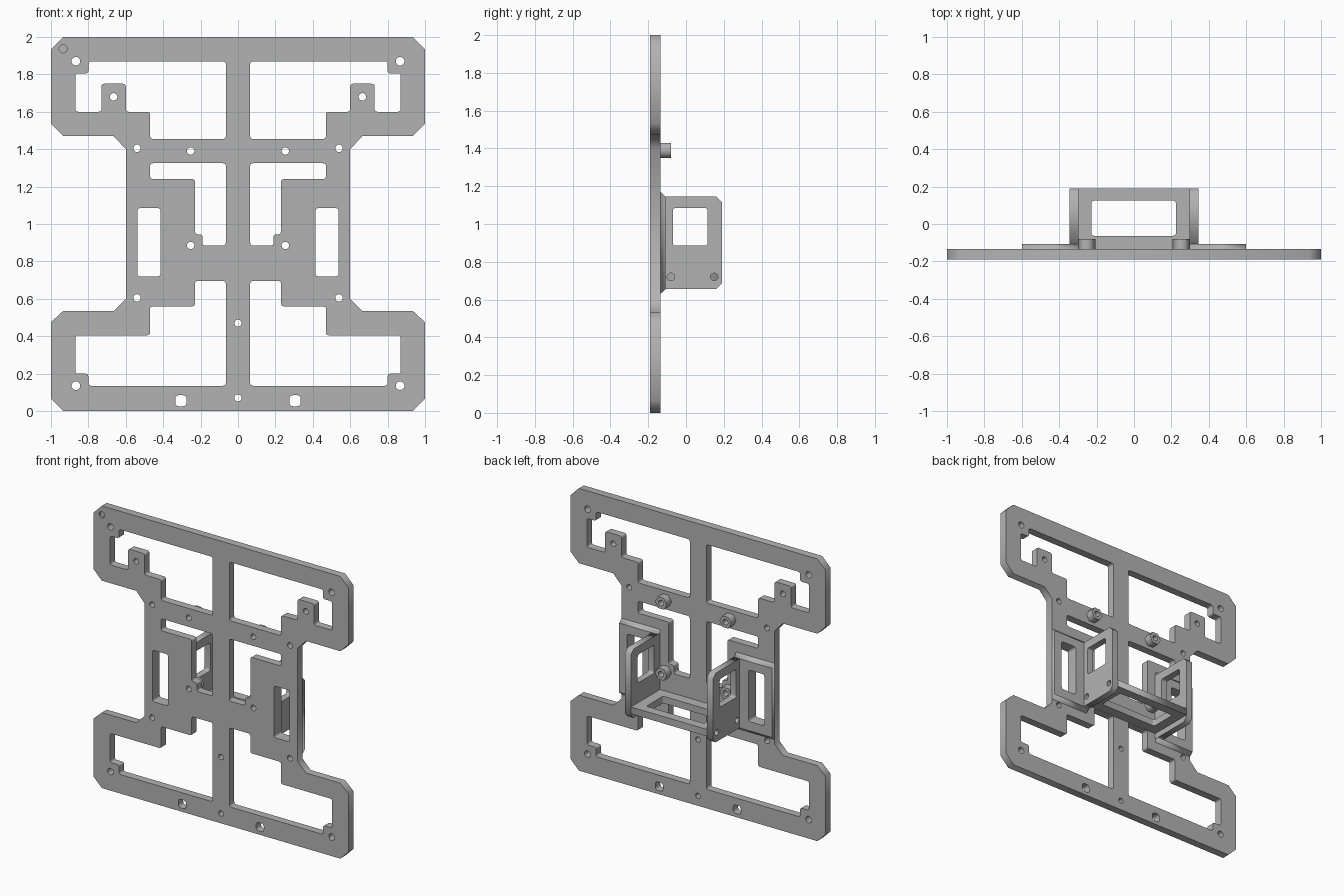
import bpy
import bmesh
from math import cos, sin, tau

if "Cube" in bpy.data.objects:
    bpy.data.objects.remove(bpy.data.objects["Cube"])

grey = bpy.data.materials.new("plain grey")
grey.use_nodes = True
grey.diffuse_color = (0.45, 0.45, 0.45, 1)
grey.node_tree.nodes["Principled BSDF"].inputs["Base Color"].default_value = (0.45, 0.45, 0.45, 1)

FRONT, BACK = -0.19, -0.135   # main plate faces along y


def mirrored(loop):
    return [(-x, y) for x, y in reversed(loop)]


def both(loops):
    return loops + [mirrored(loop) for loop in loops]


def disc(u, v, r, sides=20, turn=0.0):
    return [(u + r * cos(tau * (i + turn) / sides), v + r * sin(tau * (i + turn) / sides))
            for i in range(sides)]


def box(u0, u1, v0, v1):
    return [(u0, v0), (u1, v0), (u1, v1), (u0, v1)]


def rounded(loop, r=0.016, steps=4):
    """Replace each corner with a short curve."""
    out = []
    n = len(loop)
    for i, (x, y) in enumerate(loop):
        ends = []
        for px, py in (loop[i - 1], loop[(i + 1) % n]):
            length = ((px - x) ** 2 + (py - y) ** 2) ** 0.5
            ends.append((x + (px - x) * r / length, y + (py - y) * r / length))
        (ax, ay), (bx, by) = ends
        for k in range(steps + 1):
            t = k / steps
            a, c, b = (1 - t) ** 2, 2 * t * (1 - t), t * t
            out.append((a * ax + c * x + b * bx, a * ay + c * y + b * by))
    return out


def sheet(name, outline, holes, facing, low, high):
    """Flat sheet with openings, extruded from low to high along one axis."""
    curve = bpy.data.curves.new(name, "CURVE")
    curve.dimensions = "2D"
    curve.fill_mode = "BOTH"
    curve.extrude = (high - low) / 2
    for loop in [outline] + holes:
        spline = curve.splines.new("POLY")
        spline.points.add(len(loop) - 1)
        for point, (u, v) in zip(spline.points, loop):
            point.co = (u, v, 0, 1)
        spline.use_cyclic_u = True
    temp = bpy.data.objects.new(name, curve)
    bpy.context.collection.objects.link(temp)
    bpy.context.view_layer.update()
    graph = bpy.context.evaluated_depsgraph_get()
    mesh = bpy.data.meshes.new_from_object(temp.evaluated_get(graph))
    bpy.data.objects.remove(temp)
    bpy.data.curves.remove(curve)

    middle = (low + high) / 2
    for vert in mesh.vertices:
        u, v, w = vert.co
        w += middle
        vert.co = {"x": (w, u, v), "y": (u, w, v), "z": (u, v, w)}[facing]
    bm = bmesh.new()
    bm.from_mesh(mesh)
    bmesh.ops.remove_doubles(bm, verts=bm.verts, dist=0.0002)
    bmesh.ops.recalc_face_normals(bm, faces=bm.faces)
    bm.to_mesh(mesh)
    bm.free()
    mesh.name = name
    mesh.materials.clear()
    mesh.materials.append(grey)
    obj = bpy.data.objects.new(name, mesh)
    bpy.context.collection.objects.link(obj)
    return obj


# Main plate outline and openings, right half then mirrored
half = [(0.935, 0), (1, 0.065), (1, 0.475), (0.935, 0.535), (0.665, 0.535), (0.6, 0.6),
        (0.6, 1.4), (0.665, 1.47), (0.935, 1.47), (1, 1.535), (1, 1.935), (0.935, 2)]
upper = [(0.065, 1.455), (0.47, 1.455), (0.47, 1.6), (0.6, 1.6), (0.6, 1.75), (0.73, 1.75),
         (0.73, 1.6), (0.87, 1.6), (0.87, 1.805), (0.8, 1.805), (0.8, 1.87), (0.065, 1.87)]
middle = [(0.065, 0.885), (0.19, 0.885), (0.19, 0.945), (0.23, 0.945),
          (0.23, 1.24), (0.47, 1.24), (0.47, 1.325), (0.065, 1.325)]
lower = [(0.065, 0.135), (0.8, 0.135), (0.8, 0.2), (0.87, 0.2), (0.87, 0.405),
         (0.47, 0.405), (0.47, 0.56), (0.23, 0.56), (0.23, 0.695), (0.065, 0.695)]
slot = rounded(box(0.415, 0.538, 0.72, 1.085))
nut_spots = [(0.253, 1.39), (0.253, 0.885)]
screw_spots = [(0.665, 1.68), (0.54, 1.405), (0.54, 0.605)] + nut_spots

openings = [rounded(loop) for loop in (upper, middle, lower)] + [slot]
openings += [disc(u, v, 0.02) for u, v in screw_spots]
openings += [disc(0.867, v, 0.023) for v in (0.135, 1.87)]
openings.append(rounded(box(0.275, 0.335, 0.025, 0.085), 0.022))
center_holes = [disc(0, v, 0.019) for v in (0.07, 0.47)]
plate = sheet("main_plate", half + mirrored(half), both(openings) + center_holes,
              "y", FRONT, BACK)

# Shallow round mark in one top corner
cutter = sheet("corner_mark_cutter", disc(-0.935, 1.937, 0.022), [], "y", FRONT - 0.02, FRONT + 0.015)
cut = plate.modifiers.new("corner mark", "BOOLEAN")
cut.operation = "DIFFERENCE"
cut.object = cutter
cut.solver = "EXACT"
bpy.context.view_layer.objects.active = plate
bpy.ops.object.modifier_apply(modifier=cut.name)
bpy.data.objects.remove(cutter)

# Angle brackets: flange with bevelled ends, and an upright cheek
cheek = [(BACK, 0.655), (0.16, 0.655), (0.19, 0.685), (0.19, 1.115), (0.16, 1.145), (BACK, 1.145)]
cheek_holes = [rounded(box(-0.07, 0.115, 0.885, 1.085)),
               disc(-0.08, 0.72, 0.02), disc(0.15, 0.72, 0.02)]
for side, sign in (("left", 1), ("right", -1)):
    outline, hole = box(0.3, 0.6, 0.63, 1.17), slot
    if sign < 0:
        outline, hole = mirrored(outline), mirrored(hole)
    flange = sheet(side + "_bracket_flange", outline, [hole], "y", BACK, -0.108)
    for vert in flange.data.vertices:
        if vert.co.y > -0.12:
            vert.co.z = min(max(vert.co.z, 0.655), 1.145)
    inner, outer = sorted((sign * 0.298, sign * 0.345))
    sheet(side + "_bracket_cheek", cheek, cheek_holes, "x", inner, outer)

    # Hexagonal nuts behind the plate
    for level, (u, v) in zip(("upper", "lower"), nut_spots):
        sheet(f"{side}_{level}_nut", disc(sign * u, v, 0.046, 6),
              [disc(sign * u, v, 0.02)], "y", BACK, -0.08)

# Horizontal frame joining the two brackets
sheet("cross_shelf", box(-0.298, 0.298, BACK, 0.19),
      [rounded(box(-0.228, 0.224, -0.063, 0.125))], "z", 0.696, 0.745)
